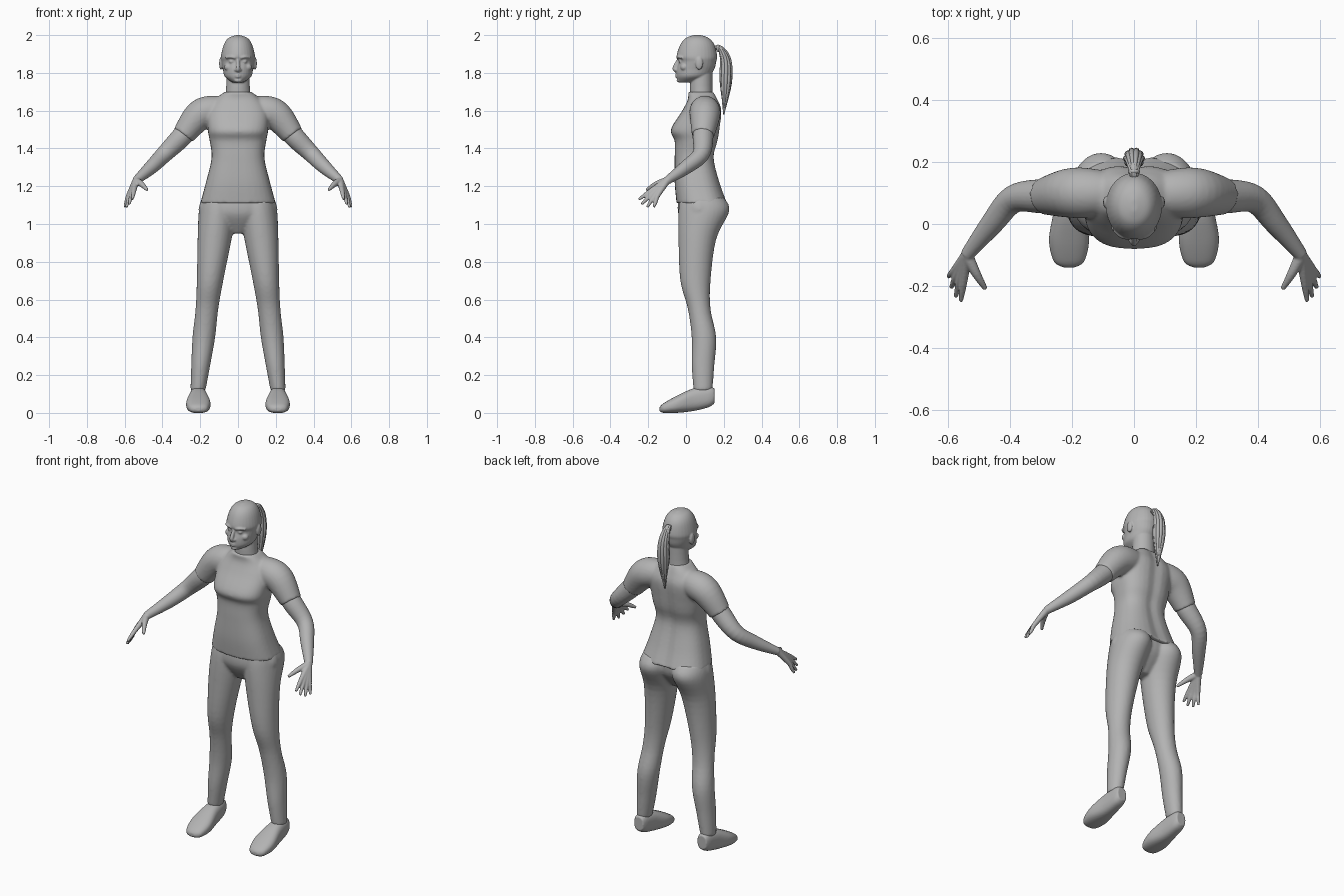
import bpy, bmesh, math, random
from mathutils import Vector, Matrix

cube = bpy.data.objects.get("Cube")
if cube:
    bpy.data.objects.remove(cube, do_unlink=True)

random.seed(4)
GREY = (0.45, 0.45, 0.45, 1)
grey = bpy.data.materials.new("plain_grey")
grey.use_nodes = True
grey.diffuse_color = GREY
for node in grey.node_tree.nodes:
    if node.type == "BSDF_PRINCIPLED":
        node.inputs["Base Color"].default_value = GREY


def spline(rows, steps=5):
    """Smoothly interpolate rows of numbers."""
    smooth_rows, last = [], len(rows) - 1
    for i in range(last):
        before, start, end, after = (rows[min(max(i + j, 0), last)] for j in (-1, 0, 1, 2))
        for k in range(steps):
            t = k / steps
            row = []
            for p, q, r, w in zip(before, start, end, after):
                bend = 2 * p - 5 * q + 4 * r - w
                twist = 3 * (q - r) + w - p
                row.append(q + t / 2 * (r - p + t * (bend + t * twist)))
            smooth_rows.append(row)
    return smooth_rows + [list(rows[-1])]


def loft(bm, rings):
    """Skin a list of point rings and cap both ends."""
    loops = [[bm.verts.new(point) for point in ring] for ring in rings]
    count = len(loops[0])
    for lower, upper in zip(loops, loops[1:]):
        for i in range(count):
            j = (i + 1) % count
            bm.faces.new((lower[i], lower[j], upper[j], upper[i]))
    bm.faces.new(loops[0][::-1])
    bm.faces.new(loops[-1])


def middle(station):
    return 0


def slab(bm, rows, side=1, centre=middle, power=2, along_y=False, groove=0, count=32):
    """Rounded sections; rows are (station, half width, low, high)."""
    def squarish(value):
        return math.copysign(abs(value) ** (2 / power), value)

    rings = []
    for station, width, low, high in spline(rows):
        ring = []
        for i in range(count):
            angle = math.tau * i / count
            x = width * squarish(math.cos(angle))
            depth = (low + high) / 2 + (high - low) / 2 * squarish(math.sin(angle))
            if math.sin(angle) > 0:
                depth -= groove * math.exp(-(x / 0.03) ** 2)
            x = side * (centre(station) + x)
            ring.append((x, station, depth) if along_y else (x, depth, station))
        rings.append(ring)
    loft(bm, rings)


def tube(bm, rows, side=1, count=16):
    """Round sections along a path; rows are (x, y, z, radius)."""
    rows = spline(rows)
    path = [Vector((side * x, y, z)) for x, y, z, radius in rows]
    span = path[-1] - path[0]
    axes = [Vector(axis) for axis in Matrix.Identity(3)]
    reference = min(axes, key=lambda axis: abs(axis.dot(span)))
    rings = []
    for i, point in enumerate(path):
        along = path[min(i + 1, len(path) - 1)] - path[max(i - 1, 0)]
        across = along.cross(reference).normalized()
        upward = along.cross(across).normalized()
        radius = max(rows[i][-1], 0.001)
        angles = [math.tau * k / count for k in range(count)]
        rings.append([point + radius * (across * math.cos(a) + upward * math.sin(a)) for a in angles])
    loft(bm, rings)


def ball(bm, centre, size):
    matrix = Matrix.Translation(centre) @ Matrix.Diagonal((*size, 1))
    bmesh.ops.create_uvsphere(bm, u_segments=20, v_segments=12, radius=1, matrix=matrix)


def finish(bm, name, voxel=0):
    """Turn the mesh into an object, optionally fused into one smooth skin."""
    bmesh.ops.recalc_face_normals(bm, faces=bm.faces)
    mesh = bpy.data.meshes.new(name)
    bm.to_mesh(mesh)
    bm.free()
    mesh.materials.append(grey)
    for polygon in mesh.polygons:
        polygon.use_smooth = True
    part = bpy.data.objects.new(name, mesh)
    bpy.context.scene.collection.objects.link(part)
    if voxel:
        fuse = part.modifiers.new("fuse", "REMESH")
        fuse.mode = "VOXEL"
        fuse.voxel_size = voxel
        fuse.use_smooth_shade = True
        soften = part.modifiers.new("soften", "SMOOTH")
        soften.factor = 0.5
        soften.iterations = 5


SIDES = {"left": 1, "right": -1}

# Shirt: torso with short sleeves
bm = bmesh.new()
slab(bm, [(1.11, .2, -.05, .22), (1.22, .17, -.06, .18), (1.35, .14, -.06, .15),
          (1.44, .15, -.06, .17), (1.5, .16, -.08, .18), (1.6, .16, -.02, .19),
          (1.66, .12, .01, .17), (1.7, .07, .01, .15)], power=2.6, groove=.01)
for side in SIDES.values():
    tube(bm, [(.04, .1, 1.61, .06), (.14, .1, 1.6, .08), (.21, .1, 1.57, .08),
              (.29, .09, 1.47, .06)], side, count=24)
finish(bm, "shirt", .008)

# Trousers: pelvis and two splayed legs
def leg_centre(height):
    return .225 - .11 * height

bm = bmesh.new()
slab(bm, [(1.14, .19, -.04, .19), (1.05, .2, -.04, .18), (.95, .04, .02, .1)])
for side in SIDES.values():
    slab(bm, [(1.14, .09, -.03, .2), (1.07, .1, -.04, .23), (.92, .09, -.04, .16),
              (.7, .07, -.03, .13), (.55, .06, .01, .13), (.4, .06, .03, .16),
              (.25, .05, .03, .15), (.12, .04, .04, .14)], side, leg_centre)
finish(bm, "trousers", .008)

# Shoes
for word, side in SIDES.items():
    bm = bmesh.new()
    slab(bm, [(-.14, .02, .01, .03), (-.12, .05, 0, .05), (-.05, .065, 0, .09),
              (.04, .05, .01, .13), (.12, .04, .03, .14), (.15, .03, .05, .13)],
         side, lambda station: .21, power=2.5, along_y=True)
    finish(bm, word + "_shoe", .005)

# Arms with palms, four fanned fingers and thumbs
WRIST = Vector((.54, -.1, 1.23))
KNUCKLES = Vector((.55, -.18, 1.18)), Vector((.58, -.15, 1.15))
TIPS = Vector((.56, -.25, 1.13)), Vector((.6, -.17, 1.09))
for word, side in SIDES.items():
    bm = bmesh.new()
    tube(bm, [(.25, .09, 1.52, .05), (.3, .09, 1.46, .055), (.39, .08, 1.37, .045),
              (.46, 0, 1.3, .037), (*WRIST, .022)], side, count=24)
    for finger in range(4):
        spread = finger / 3
        knuckle = KNUCKLES[0].lerp(KNUCKLES[1], spread)
        tip = TIPS[0].lerp(TIPS[1], spread)
        tip += (tip - knuckle).normalized() * .02 * math.sin(math.pi * spread)
        tube(bm, [(*WRIST, .019), (*knuckle, .013), (*knuckle.lerp(tip, .5), .011), (*tip, .007)], side)
    tube(bm, [(*WRIST, .02), (.51, -.16, 1.21, .015), (.48, -.21, 1.18, .008)], side)
    finish(bm, word + "_arm", .004)

# Head: skull, neck and features
bm = bmesh.new()
slab(bm, [(2, .01, .04, .08), (1.985, .05, 0, .12), (1.95, .075, -.03, .15), (1.89, .09, -.05, .165),
          (1.86, .088, -.04, .16), (1.82, .08, -.05, .15), (1.78, .07, -.05, .12), (1.75, .03, -.04, .06)])
slab(bm, [(1.62, .09, .04, .15), (1.7, .065, .02, .14), (1.84, .06, .03, .14)])
tube(bm, [(0, -.04, 1.87, .008), (0, -.06, 1.825, .012), (0, -.05, 1.81, .01)])
ball(bm, (0, -.04, 1.76), (.02, .01, .01))
for lip in (1.79, 1.78):
    tube(bm, [(-.024, -.04, 1.785, .003), (0, -.05, lip, .007), (.024, -.04, 1.785, .003)])
for side in SIDES.values():
    # nostril, eye, cheek, brow and ear
    ball(bm, (side * .012, -.05, 1.815), (.008, .01, .007))
    ball(bm, (side * .033, -.027, 1.86), (.015, .013, .01))
    ball(bm, (side * .05, -.01, 1.83), (.024, .02, .02))
    tube(bm, [(.014, -.045, 1.88, .007), (.04, -.04, 1.885, .007), (.065, -.02, 1.88, .006)], side)
    ball(bm, (side * .09, .07, 1.85), (.01, .02, .034))
finish(bm, "head", .004)

# Ponytail: a core wrapped in tapering strands
CORE = [(0, .15, 1.93, .01), (0, .18, 1.93, .015), (0, .21, 1.86, .025),
        (0, .21, 1.74, .027), (0, .2, 1.58, .003)]
STRANDS = 10
bm = bmesh.new()
tube(bm, CORE)
for strand in range(STRANDS):
    angle = math.tau * strand / STRANDS
    lift = random.uniform(0, .01)
    tube(bm, [(x + .85 * r * math.cos(angle), y + .85 * r * math.sin(angle), z + lift * k, .4 * r)
              for k, (x, y, z, r) in enumerate(CORE)], count=8)
finish(bm, "ponytail")

# Hair tie
bm = bmesh.new()
ball(bm, (0, .17, 1.93), (.02, .01, .02))
finish(bm, "hair_tie")
